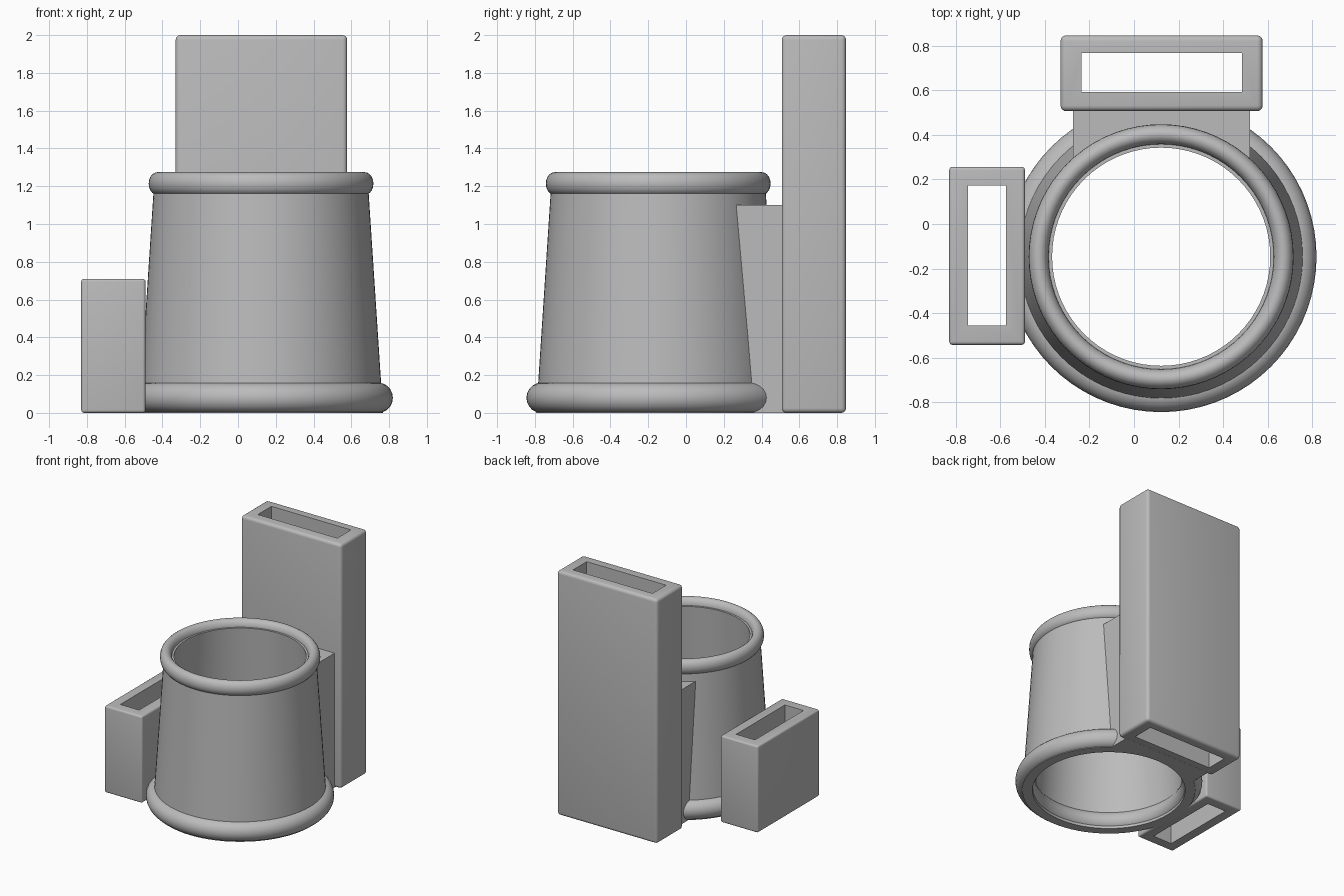
import bpy, bmesh, math

old = bpy.data.objects.get("Cube")
if old:
    bpy.data.objects.remove(old, do_unlink=True)

CX, CY = 0.122, -0.147   # axis of the round holder

grey = bpy.data.materials.new("plain grey")
grey.use_nodes = True
grey.diffuse_color = (0.5, 0.5, 0.5, 1)
grey.node_tree.nodes["Principled BSDF"].inputs["Base Color"].default_value = (0.5, 0.5, 0.5, 1)


def finish(name, bm):
    mesh = bpy.data.meshes.new(name)
    bmesh.ops.recalc_face_normals(bm, faces=bm.faces)
    bm.to_mesh(mesh)
    bm.free()
    mesh.materials.append(grey)
    ob = bpy.data.objects.new(name, mesh)
    bpy.context.collection.objects.link(ob)
    return ob


def activate(ob):
    bpy.ops.object.select_all(action='DESELECT')
    ob.select_set(True)
    bpy.context.view_layer.objects.active = ob


def smooth(ob, angle=35):
    activate(ob)
    bpy.ops.object.shade_smooth_by_angle(angle=math.radians(angle))


def box(name, x, y, z, bevel=0):
    bm = bmesh.new()
    bmesh.ops.create_cube(bm, size=1)
    for v in bm.verts:
        for i, (lo, hi) in enumerate((x, y, z)):
            v.co[i] = lo if v.co[i] < 0 else hi
    if bevel:
        bmesh.ops.bevel(bm, geom=bm.edges[:], offset=bevel, segments=4,
                        profile=0.5, affect='EDGES')
    return finish(name, bm)


def lathe(name, profile, segments=72):
    """Spin a closed (radius, height) profile around the holder axis."""
    bm = bmesh.new()
    rings = []
    for s in range(segments):
        a = 2 * math.pi * s / segments
        rings.append([bm.verts.new((CX + r * math.cos(a), CY + r * math.sin(a), z))
                      for r, z in profile])
    n = len(profile)
    for s in range(segments):
        a, b = rings[s], rings[(s + 1) % segments]
        for i in range(n):
            j = (i + 1) % n
            bm.faces.new((a[i], b[i], b[j], a[j]))
    return finish(name, bm)


def oval(radius, height, rx, rz, steps=20):
    return [(radius + rx * math.cos(2 * math.pi * k / steps),
             height + rz * math.sin(2 * math.pi * k / steps)) for k in range(steps)]


def cut(ob, cutter):
    cutter.hide_render = True
    activate(ob)
    mod = ob.modifiers.new("cut", 'BOOLEAN')
    mod.operation = 'DIFFERENCE'
    mod.solver = 'EXACT'
    mod.object = cutter
    bpy.ops.object.modifier_apply(modifier=mod.name)
    bpy.data.objects.remove(cutter, do_unlink=True)


def sleeve(name, x, y, z, hole_x, hole_y, bevel):
    """Rounded block with a rectangular slot right through it."""
    ob = box(name, x, y, z, bevel)
    cut(ob, box("slot_cutter", hole_x, hole_y, (-1, 3)))
    smooth(ob)


# Tapered round holder, open at both ends
smooth(lathe("holder_wall", [(0.646, 0), (0.566, 1.22), (0.49, 1.22), (0.57, 0)]))

# Rolled rims
smooth(lathe("top_rim", oval(0.55, 1.214, 0.045, 0.06)), 60)
smooth(lathe("bottom_rim", oval(0.62, 0.08, 0.078, 0.08)), 60)

# Bridge between holder and back sleeve, hollowed to the middle of the wall
bridge = box("back_bridge", (-0.275, 0.52), (0.05, 0.53), (0, 1.1))
bm = bmesh.new()
bmesh.ops.create_cone(bm, cap_ends=True, segments=72, radius1=0.62, radius2=0.52, depth=1.5)
bmesh.ops.translate(bm, verts=bm.verts, vec=(CX, CY, 0.6))
cut(bridge, finish("bridge_cutter", bm))

# Slotted sleeves
sleeve("back_sleeve", (-0.33, 0.578), (0.507, 0.847), (0, 2),
       (-0.235, 0.485), (0.592, 0.768), 0.025)
sleeve("right_sleeve", (-0.83, -0.49), (-0.543, 0.257), (0, 0.71),
       (-0.745, -0.575), (-0.457, 0.172), 0.015)
